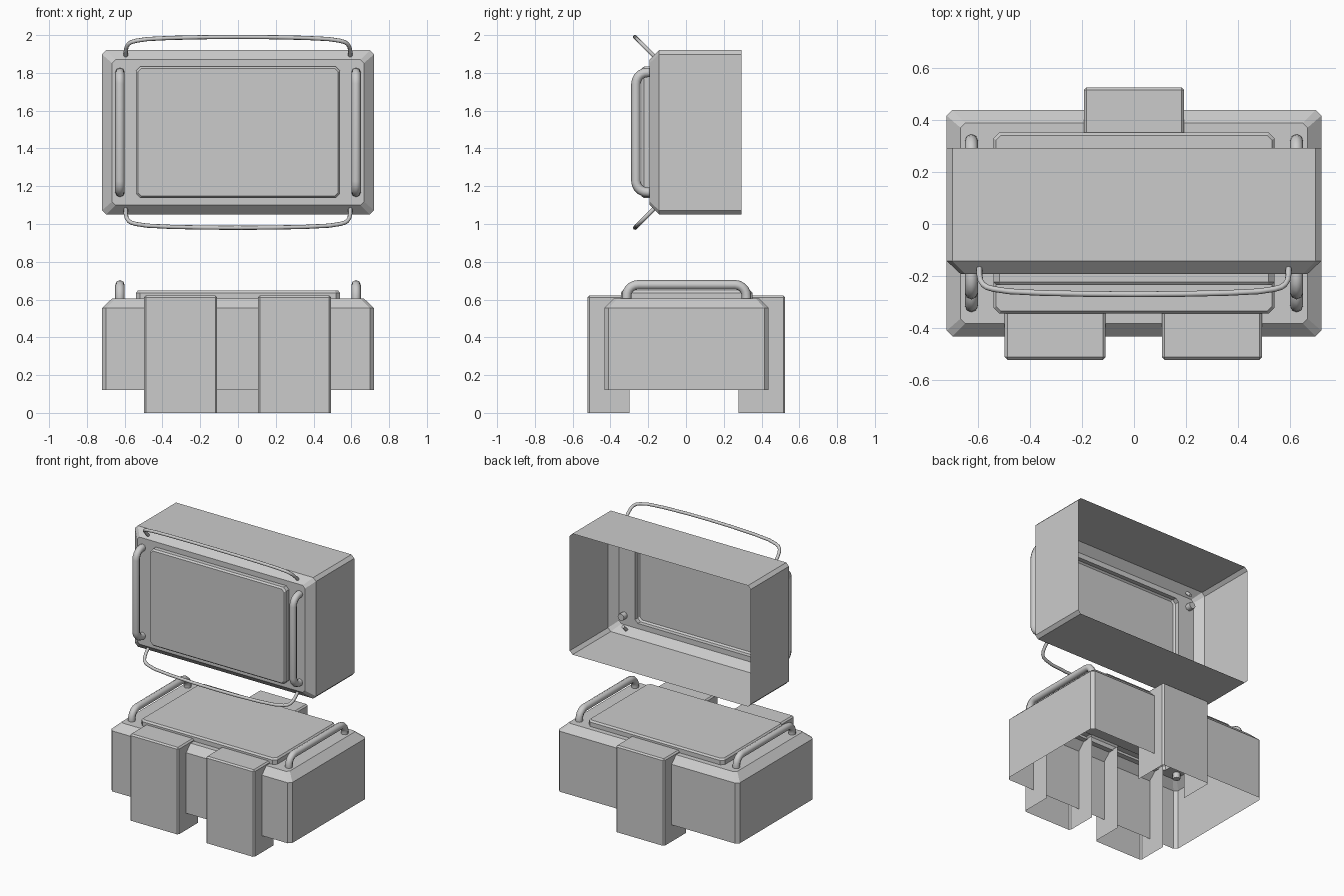
import bpy, bmesh, math
from mathutils import Matrix, Vector

if "Cube" in bpy.data.objects:
    bpy.data.objects.remove(bpy.data.objects["Cube"])


def finish(obj, matrix=Matrix.Identity(4), angle=30):
    obj.matrix_world = matrix
    bpy.ops.object.select_all(action='DESELECT')
    obj.select_set(True)
    bpy.context.view_layer.objects.active = obj
    if obj.type == 'CURVE':
        bpy.ops.object.convert(target='MESH')
    bpy.ops.object.shade_smooth_by_angle(angle=math.radians(angle))


def mesh_object(name, bm):
    bmesh.ops.recalc_face_normals(bm, faces=bm.faces)
    me = bpy.data.meshes.new(name)
    bm.to_mesh(me)
    bm.free()
    obj = bpy.data.objects.new(name, me)
    bpy.context.collection.objects.link(obj)
    return obj


def cut_rect(hx, hy, c):
    return [(hx, -hy + c), (hx, hy - c), (hx - c, hy), (-hx + c, hy),
            (-hx, hy - c), (-hx, -hy + c), (-hx + c, -hy), (hx - c, -hy)]


def shell(name, matrix):
    # open-backed case with chamfered rim and raised panel, lofted from rings
    rings = [(.72, .435, .022, .12), (.72, .435, .022, .555),
             (.667, .385, .018, .605), (.54, .348, .022, .605),
             (.54, .348, .022, .636), (.53, .338, .018, .648)]
    bm = bmesh.new()
    prev = None
    for hx, hy, c, z in rings:
        ring = [bm.verts.new((x, y, z)) for x, y in cut_rect(hx, hy, c)]
        if prev:
            for i in range(8):
                j = (i + 1) % 8
                bm.faces.new((prev[i], prev[j], ring[j], ring[i]))
        prev = ring
    bm.faces.new(prev)
    finish(mesh_object(name, bm), matrix, 20)


def tube(name, points, radius, matrix):
    cu = bpy.data.curves.new(name, 'CURVE')
    cu.dimensions = '3D'
    cu.bevel_depth = radius
    cu.bevel_resolution = 2
    cu.use_fill_caps = True
    sp = cu.splines.new('POLY')
    sp.points.add(len(points) - 1)
    for p, co in zip(sp.points, points):
        p.co = (*co, 1)
    obj = bpy.data.objects.new(name, cu)
    bpy.context.collection.objects.link(obj)
    finish(obj, matrix, 50)


def grab_handles(prefix, matrix):
    # pair of thick bent bars either side of the panel
    half = [(.317, .565), (.317, .605)]
    for i in range(6):
        a = math.radians(90 * i / 5)
        half.append((.257 + .06 * math.cos(a), .618 + .06 * math.sin(a)))
    path = [(-y, z) for y, z in half] + half[::-1]
    for side, s in (("left", -1), ("right", 1)):
        tube(f"{prefix}_{side}_handle", [(s * .625, y, z) for y, z in path], .025, matrix)


def pocket(name, x0, x1, y_out, y_in):
    # box leg, open underneath and on its inner side
    bm = bmesh.new()
    bmesh.ops.create_cube(bm, size=1)
    for v in bm.verts:
        v.co = Vector((x1 if v.co.x > 0 else x0,
                       y_out if v.co.y < 0 else y_in,
                       .622 if v.co.z > 0 else 0))
    def is_open(f):
        c = f.calc_center_median()
        return c.z < .001 or abs(c.y - y_in) < .001
    bmesh.ops.delete(bm, geom=[f for f in bm.faces if is_open(f)], context='FACES')
    edges = [e for e in bm.edges if len(e.link_faces) == 2]
    bmesh.ops.bevel(bm, geom=edges, offset=.01, segments=1, affect='EDGES')
    bm.normal_update()
    obj = mesh_object(name, bm)
    finish(obj)


lower = Matrix.Translation((0, .003, 0))
upper = Matrix.Translation((0, .413, 1.485)) @ Matrix.Rotation(math.pi / 2, 4, 'X')

for prefix, m in (("lower", lower), ("upper", upper)):
    shell(f"{prefix}_case", m)
    grab_handles(prefix, m)

# thin wire guards flaring from the top and bottom of the upper case
half = [(.595, .37), (.594, .43), (.59, .452), (.58, .468), (.565, .478),
        (.54, .485), (.48, .494), (.36, .5), (.18, .504)]
path = [(-x, d) for x, d in half] + [(0, .505)] + half[::-1]
for side, s in (("top", 1), ("bottom", -1)):
    tube(f"{side}_wire_guard", [(x, s * d, d + .178) for x, d in path], .011, upper)

# legs: two in front, one behind
pocket("front_left_leg", -.497, -.11, -.522, -.30)
pocket("front_right_leg", .107, .493, -.522, -.30)
pocket("back_leg", -.193, .193, .525, .277)
